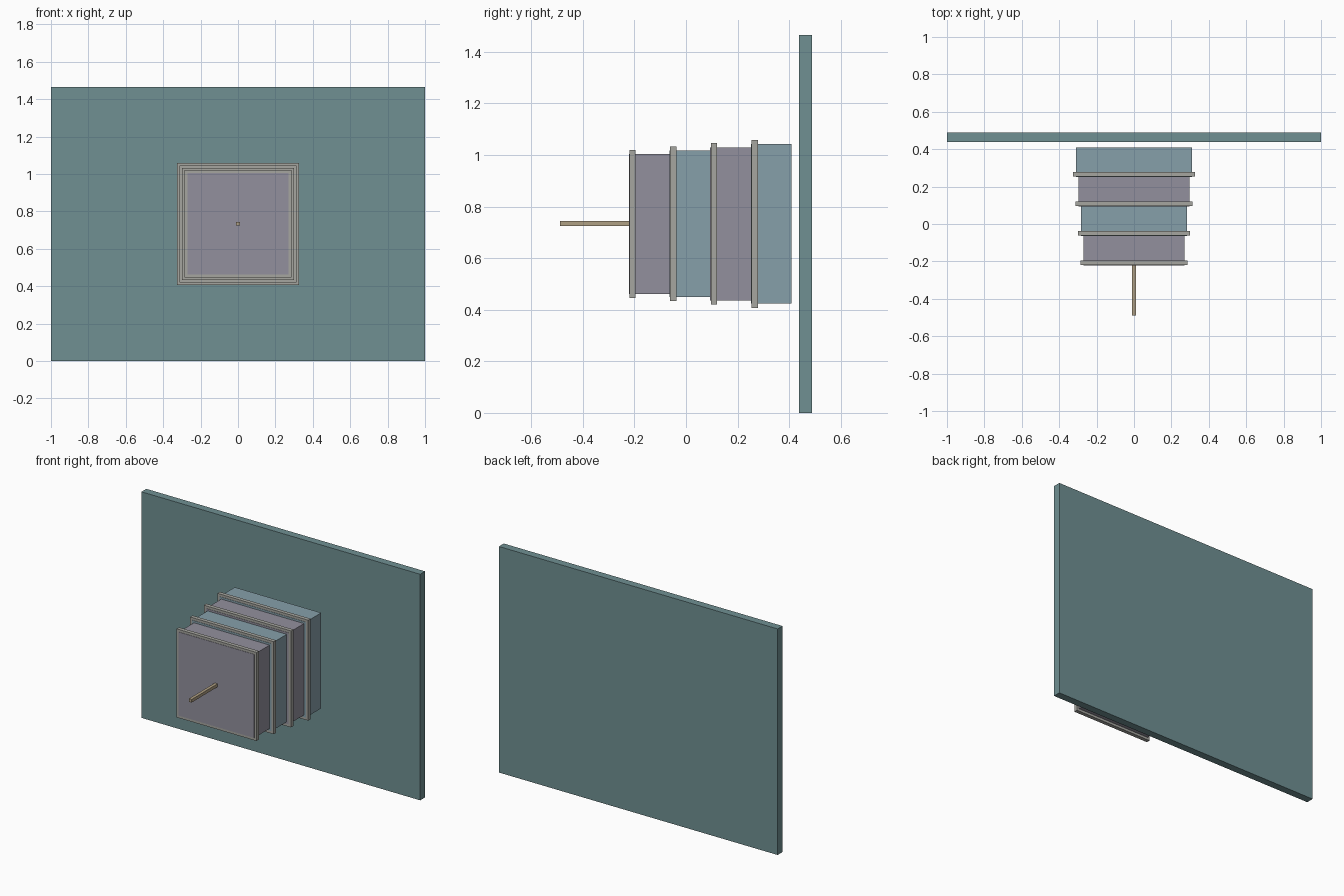
import bpy, bmesh
from mathutils import Matrix

if "Cube" in bpy.data.objects:
    bpy.data.objects.remove(bpy.data.objects["Cube"])

ZC = 0.733  # height of the common axis


def material(name, rgb):
    m = bpy.data.materials.new(name)
    m.diffuse_color = (*rgb, 1)
    m.use_nodes = True
    m.node_tree.nodes["Principled BSDF"].inputs["Base Color"].default_value = m.diffuse_color
    return m


TEAL = material("dark_teal", (0.16, 0.28, 0.29))
BLUE = material("pale_blue", (0.24, 0.35, 0.40))
LILAC = material("lilac_grey", (0.29, 0.28, 0.34))
TRIM = material("trim_grey", (0.38, 0.38, 0.35))
WOOD = material("tan", (0.43, 0.35, 0.23))


def boxes(name, mat, *bounds):
    """One object made of boxes given as (x0, x1, y0, y1, z0, z1)."""
    bm = bmesh.new()
    for x0, x1, y0, y1, z0, z1 in bounds:
        place = Matrix.Translation(((x0 + x1) / 2, (y0 + y1) / 2, (z0 + z1) / 2))
        size = Matrix.Diagonal((x1 - x0, y1 - y0, z1 - z0, 1))
        bmesh.ops.create_cube(bm, size=1, matrix=place @ size)
    mesh = bpy.data.meshes.new(name)
    bm.to_mesh(mesh)
    bm.free()
    mesh.materials.append(mat)
    ob = bpy.data.objects.new(name, mesh)
    bpy.context.collection.objects.link(ob)


# Back panel
boxes("back_panel", TEAL, (-1, 1, 0.439, 0.489, 0, 1.466))

# Four stepped blocks, each with a square trim frame round its front edge
STEP = 0.158
for i in range(4):
    y = -0.222 + STEP * i
    h = 0.271 + 0.0129 * i
    boxes(f"block_{i + 1}", LILAC if i % 2 == 0 else BLUE,
          (-h, h, y, y + STEP, ZC - h, ZC + h))
    o, n = h + 0.016, h - 0.008
    f0, f1 = y + 0.002, y + 0.027
    boxes(f"trim_frame_{i + 1}", TRIM,
          (-o, o, f0, f1, ZC + n, ZC + o),
          (-o, o, f0, f1, ZC - o, ZC - n),
          (-o, -n, f0, f1, ZC - n, ZC + n),
          (n, o, f0, f1, ZC - n, ZC + n))

# Thin rod sticking out of the front
boxes("front_rod", WOOD, (-0.01, 0.01, -0.489, -0.222, ZC - 0.009, ZC + 0.011))
